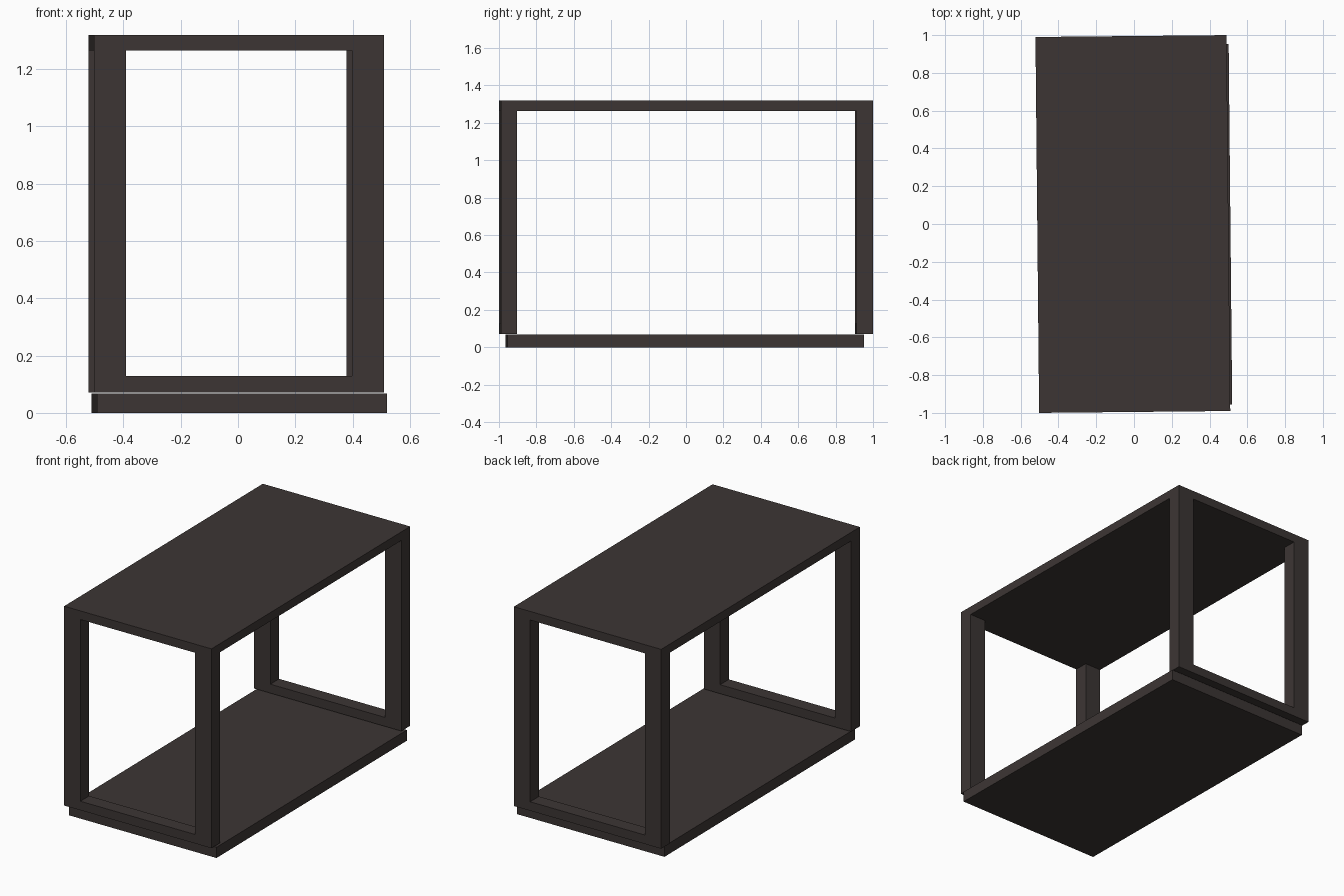
import bpy, bmesh, math
from mathutils import Matrix, Vector

if "Cube" in bpy.data.objects:
    bpy.data.objects.remove(bpy.data.objects["Cube"])

dark = bpy.data.materials.new("dark_brown")
dark.diffuse_color = (0.045, 0.036, 0.034, 1)
dark.use_nodes = True
dark.node_tree.nodes["Principled BSDF"].inputs["Base Color"].default_value = dark.diffuse_color

TILT = math.radians(0.56)          # the whole stand is turned very slightly
HW, HL, LEG_W, LEG_D = 0.506, 0.995, 0.112, 0.087


def finish(name, bm, centre):
    """Turn the part about z, move it into place and colour it."""
    bmesh.ops.recalc_face_normals(bm, faces=bm.faces)
    bm.transform(Matrix.Translation(Vector((*centre, 0))) @ Matrix.Rotation(TILT, 4, 'Z'))
    mesh = bpy.data.meshes.new(name)
    bm.to_mesh(mesh)
    bm.free()
    mesh.materials.append(dark)
    bpy.context.collection.objects.link(bpy.data.objects.new(name, mesh))


def slab(name, hx, hy, z0, z1, centre):
    bm = bmesh.new()
    bmesh.ops.create_cube(bm, size=1, matrix=Matrix.Translation((0, 0, (z0 + z1) / 2))
                          @ Matrix.Diagonal((2 * hx, 2 * hy, z1 - z0, 1)))
    finish(name, bm, centre)


def u_frame(name, y0, y1, centre):
    """Two legs joined by a bottom rail, as one extruded U profile."""
    i = HW - LEG_W
    profile = [(-HW, 0.072), (HW, 0.072), (HW, 1.264), (i, 1.264),
               (i, 0.128), (-i, 0.128), (-i, 1.264), (-HW, 1.264)]
    bm = bmesh.new()
    face = bm.faces.new([bm.verts.new((x, y0, z)) for x, z in profile])
    ext = bmesh.ops.extrude_face_region(bm, geom=[face])
    verts = [g for g in ext["geom"] if isinstance(g, bmesh.types.BMVert)]
    bmesh.ops.translate(bm, verts=verts, vec=(0, y1 - y0, 0))
    finish(name, bm, centre)


# Top board and the two end frames under it
top_centre = (-0.006, 0)
slab("top_board", HW, HL, 1.264, 1.318, top_centre)
u_frame("front_leg_frame", -HL, -HL + LEG_D, top_centre)
u_frame("back_leg_frame", HL - LEG_D, HL, top_centre)

# Base board, with a hairline gap below the frames
slab("base_board", HW, 0.9535, 0, 0.067, (0.0045, -0.0065))
